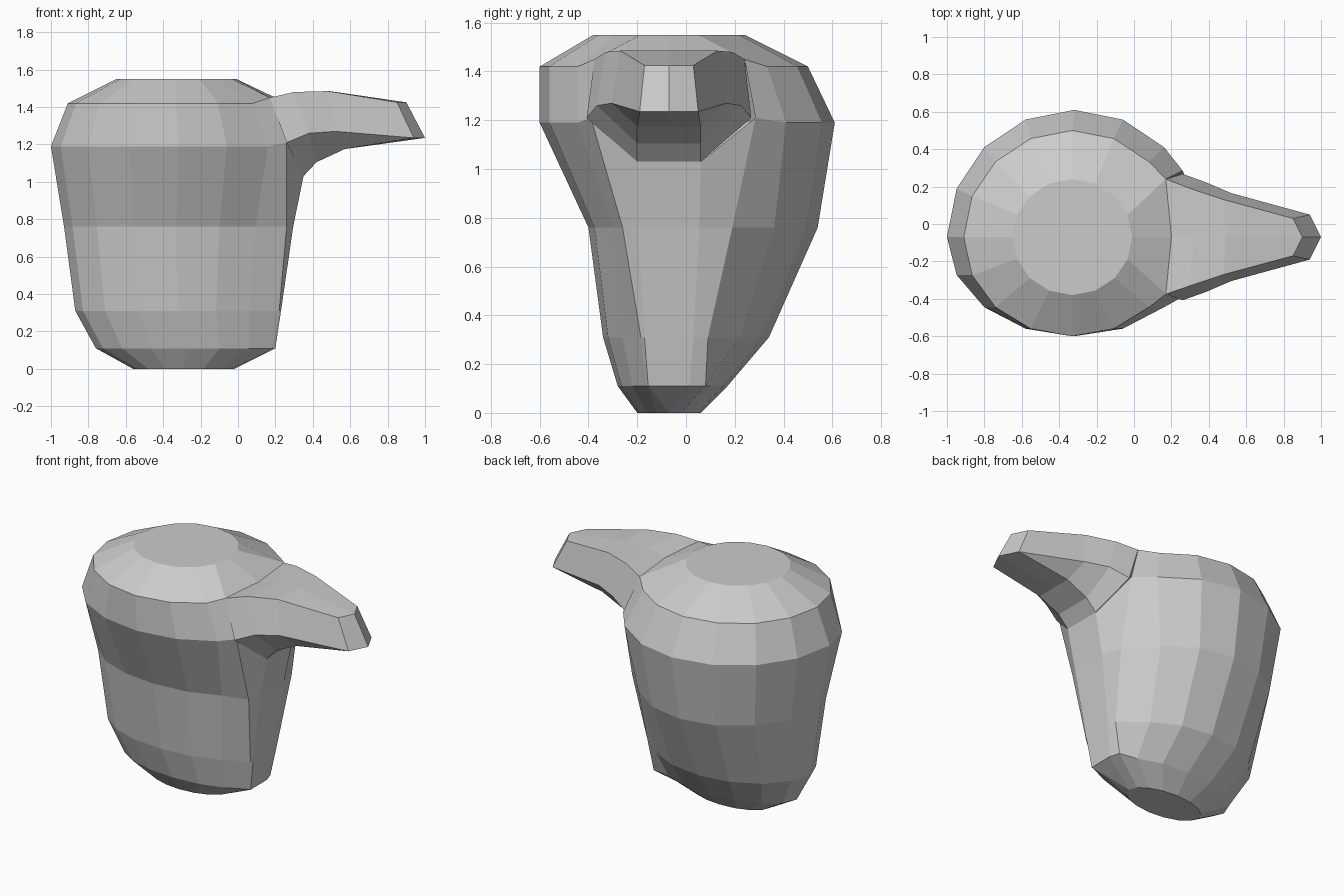
import bpy, bmesh
from math import cos, sin, radians

if "Cube" in bpy.data.objects:
    bpy.data.objects.remove(bpy.data.objects["Cube"])

CY = -0.07  # symmetry line of the spout
bm = bmesh.new()

# Body rings: z, x left, x right, +y radius, -y radius,
# front rib (x, half width, z), shoulder beside rib (x, +y, -y, z)
RINGS = [
    (0.00, -0.56, -0.02, 0.13, 0.13, None, None),
    (0.11, -0.76, 0.20, 0.24, 0.21, (0.20, 0.085, 0.11), (0.18, 0.08, -0.16, 0.11)),
    (0.31, -0.87, 0.22, 0.41, 0.27, (0.23, 0.10, 0.31), (0.22, 0.09, -0.185, 0.31)),
    (0.76, -0.93, 0.27, 0.61, 0.33, (0.295, 0.125, 0.76), (0.26, 0.19, -0.26, 0.76)),
    (1.19, -1.00, 0.36, 0.68, 0.53, (0.35, 0.13, 1.03), (0.26, 0.285, -0.39, 1.21)),
    (1.42, -0.91, 0.25, 0.57, 0.53, (0.20, 0.0, 1.45), (0.17, 0.24, -0.37, 1.45)),
    (1.55, -0.65, -0.01, 0.31, 0.31, None, None),
]


def ring(z, xl, xr, rp, rm, rib, shoulder):
    cx, rx = (xl + xr) / 2, (xr - xl) / 2
    x, w, rz = rib or (xr, 0, z)
    pts = [(x, CY, rz), (x, CY + w, rz)]
    for i in range(1, 16):
        a = radians(22.5 * i)
        p = (cx + rx * cos(a), CY + (rp if i < 8 else rm) * sin(a), z)
        if shoulder and i in (1, 15):
            p = (shoulder[0], shoulder[1 if i == 1 else 2], shoulder[3])
        pts.append(p)
    pts.append((x, CY - w, rz))
    return [bm.verts.new(p) for p in pts]


def bridge(a, b, skip=()):
    n = len(a)
    for i in range(n):
        if i not in skip:
            j = (i + 1) % n
            bm.faces.new((a[i], a[j], b[j], b[i]))


# Body, left open where the spout joins
rows = [ring(*r) for r in RINGS]
for k in range(len(rows) - 1):
    bridge(rows[k], rows[k + 1], (0, 1, 16, 17) if k == 4 else ())
bm.faces.new(rows[0])
bm.faces.new(rows[-1])

# Spout stations: top (x, mid x, half width, z), side (x, half, z), bottom (x, half, z, mid x)
STATIONS = [
    ((0.17, 0.20, 0.305, 1.45), (0.26, 0.3375, 1.21), (0.35, 0.13, 1.03, 0.35)),
    ((0.30, 0.32, 0.26, 1.48), (0.38, 0.295, 1.26), (0.42, 0.13, 1.105, 0.42)),
    ((0.48, 0.49, 0.20, 1.485), (0.52, 0.235, 1.27), (0.57, 0.13, 1.175, 0.57)),
    ((0.85, 0.90, 0.10, 1.425), (0.94, 0.12, 1.235), (0.94, 0.12, 1.235, 1.00)),
]
loops = []
for (tx, tm, tw, tz), (sx, sw, sz), (bx, bw, bz, bmid) in STATIONS:
    pts = [(tm, CY, tz), (tx, CY + tw, tz), (sx, CY + sw, sz), (bx, CY + bw, bz),
           (bmid, CY, bz), (bx, CY - bw, bz), (sx, CY - sw, sz), (tx, CY - tw, tz)]
    loops.append([bm.verts.new(p) for p in pts])
for a, b in zip(loops, loops[1:]):
    bridge(a, b)

# Spout tip: two facets meeting on the centre line
t = loops[-1]
bm.faces.new((t[0], t[1], t[2], t[3], t[4]))
bm.faces.new((t[0], t[4], t[5], t[6], t[7]))

# Weld the parts into one flat-shaded shell
bmesh.ops.remove_doubles(bm, verts=bm.verts[:], dist=0.012)
bmesh.ops.recalc_face_normals(bm, faces=bm.faces[:])
mesh = bpy.data.meshes.new("spouted_body")
bm.to_mesh(mesh)
bm.free()
bpy.context.collection.objects.link(bpy.data.objects.new("spouted_body", mesh))
